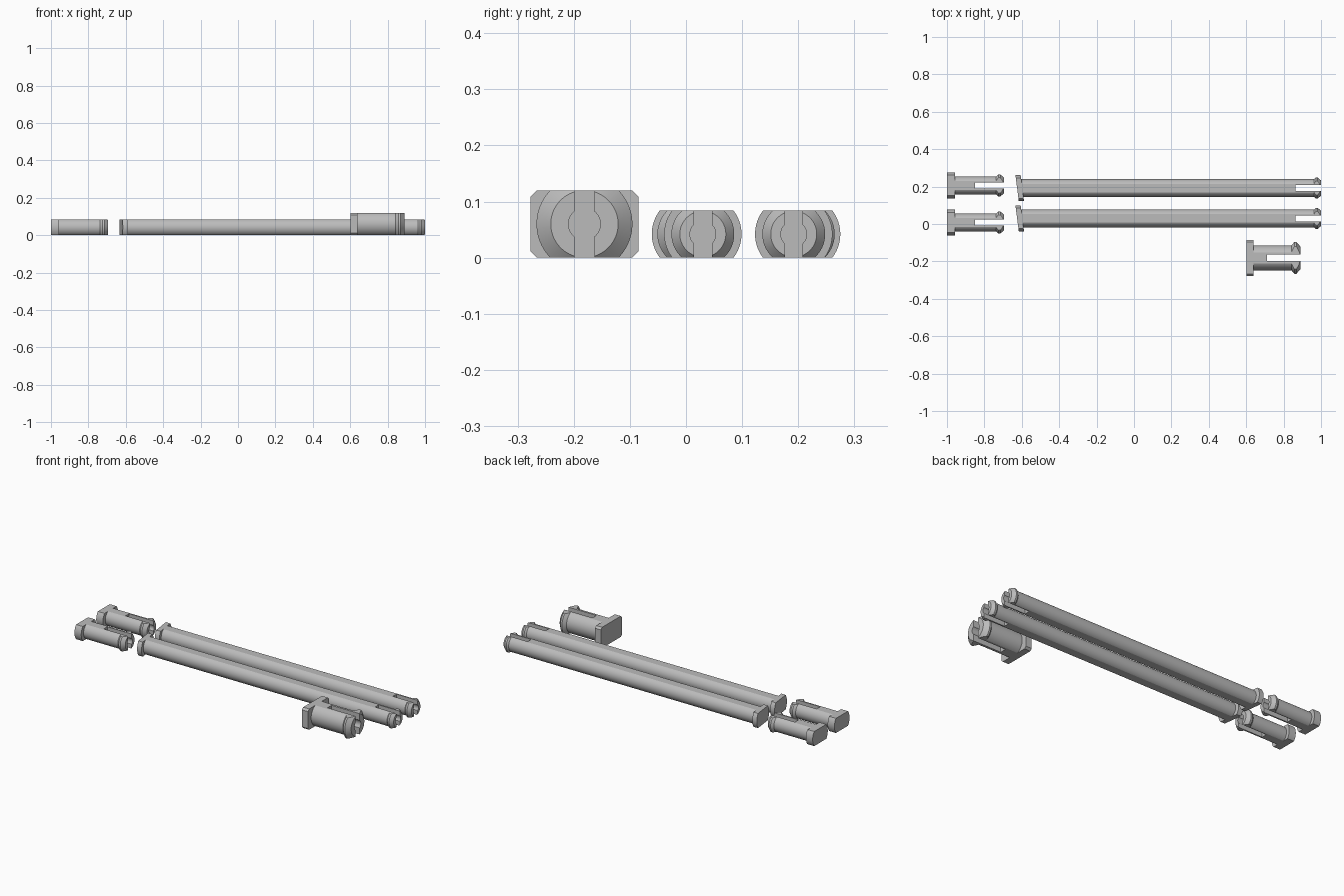
import bpy, bmesh, math
from mathutils import Matrix

if "Cube" in bpy.data.objects:
    bpy.data.objects.remove(bpy.data.objects["Cube"])

SEGMENTS = 64
grey = bpy.data.materials.new("plain_grey")
grey.use_nodes = True
grey.diffuse_color = (0.5, 0.5, 0.5, 1)
grey.node_tree.nodes["Principled BSDF"].inputs["Base Color"].default_value = (0.5, 0.5, 0.5, 1)


def add_object(name, bm):
    bmesh.ops.recalc_face_normals(bm, faces=bm.faces)
    mesh = bpy.data.meshes.new(name)
    bm.to_mesh(mesh)
    bm.free()
    mesh.materials.append(grey)
    obj = bpy.data.objects.new(name, mesh)
    bpy.context.collection.objects.link(obj)
    return obj


def box(name, lo, hi):
    bm = bmesh.new()
    size = [b - a for a, b in zip(lo, hi)]
    mid = [(a + b) / 2 for a, b in zip(lo, hi)]
    bmesh.ops.create_cube(bm, size=1, matrix=Matrix.Translation(mid) @ Matrix.Diagonal((*size, 1)))
    return add_object(name, bm)


def turned(name, profile, y, z, shear=0, sheared_rings=0):
    """Solid turned around the x axis from (x, radius) points; first rings may slant."""
    bm = bmesh.new()
    rings = []
    for i, (x, r) in enumerate(profile):
        ring = []
        for s in range(SEGMENTS):
            a = math.tau * (s + 0.5) / SEGMENTS
            dy = r * math.cos(a)
            slant = shear * dy if i < sheared_rings else 0
            ring.append(bm.verts.new((x + slant, y + dy, z + r * math.sin(a))))
        rings.append(ring)
    for a, b in zip(rings, rings[1:]):
        for s in range(SEGMENTS):
            t = (s + 1) % SEGMENTS
            bm.faces.new((a[s], a[t], b[t], b[s]))
    bm.faces.new(rings[0])
    bm.faces.new(rings[-1])
    return add_object(name, bm)


def cut(obj, cutters):
    """Apply (operation, cutter) pairs and remove the cutters."""
    for operation, cutter in cutters:
        cutter.hide_render = True
        mod = obj.modifiers.new(operation.lower(), "BOOLEAN")
        mod.operation = operation
        mod.solver = "EXACT"
        mod.object = cutter
    bpy.context.view_layer.update()
    evaluated = obj.evaluated_get(bpy.context.evaluated_depsgraph_get())
    mesh = bpy.data.meshes.new_from_object(evaluated)
    obj.modifiers.clear()
    obj.data = mesh
    mesh.materials.clear()
    mesh.materials.append(grey)
    for _, cutter in cutters:
        bpy.data.objects.remove(cutter)


def smooth(obj):
    bpy.ops.object.select_all(action="DESELECT")
    obj.select_set(True)
    bpy.context.view_layer.objects.active = obj
    bpy.ops.object.shade_smooth_by_angle(angle=math.radians(25))


def snap_pin(name, y, half_height, profile, slot_start, slot_half, bore, shear=0, sheared_rings=0):
    """Barbed pin with flats on top and bottom and a split, bored tip."""
    z = half_height
    pin = turned(name, profile, y, z, shear, sheared_rings)
    end = profile[-1][0] + 0.1
    flats = box("flats_cutter", (-2, y - 1, 0), (2, y + 1, 2 * z))
    slot = box("slot_cutter", (slot_start, y - slot_half, -1), (end, y + slot_half, 1))
    hole = turned("bore_cutter", [(slot_start, bore), (end, bore)], y, z)
    cut(pin, [("INTERSECT", flats), ("DIFFERENCE", slot), ("DIFFERENCE", hole)])
    smooth(pin)


# Short pins with round-sided heads
for name, y in (("short_pin_front", 0.008), ("short_pin_back", 0.206)):
    snap_pin(name, y, 0.042,
             [(-1, 0.069), (-0.957, 0.069), (-0.957, 0.048), (-0.738, 0.048),
              (-0.725, 0.059), (-0.715, 0.059), (-0.695, 0.042)],
             -0.85, 0.016, 0.023)

# Long rods with slanted heads
for name, y in (("long_rod_front", 0.03), ("long_rod_back", 0.192)):
    snap_pin(name, y, 0.042,
             [(-0.625, 0.069), (-0.597, 0.069), (-0.597, 0.048), (0.963, 0.048),
              (0.972, 0.056), (0.982, 0.056), (1, 0.041)],
             0.864, 0.016, 0.023, -0.13, 3)

# Thick pin with a chamfered block head
snap_pin("thick_pin", -0.181, 0.06,
         [(0.62, 0.067), (0.842, 0.067), (0.858, 0.0855), (0.868, 0.0855), (0.89, 0.06)],
         0.71, 0.018, 0.0285)
head = box("thick_pin_head", (0.602, -0.277, 0), (0.64, -0.085, 0.12))
bm = bmesh.new()
bm.from_mesh(head.data)
long_edges = [e for e in bm.edges if abs(e.verts[0].co.x - e.verts[1].co.x) > 0.01]
bmesh.ops.bevel(bm, geom=long_edges, offset=0.011, segments=1, affect="EDGES")
bm.to_mesh(head.data)
bm.free()
